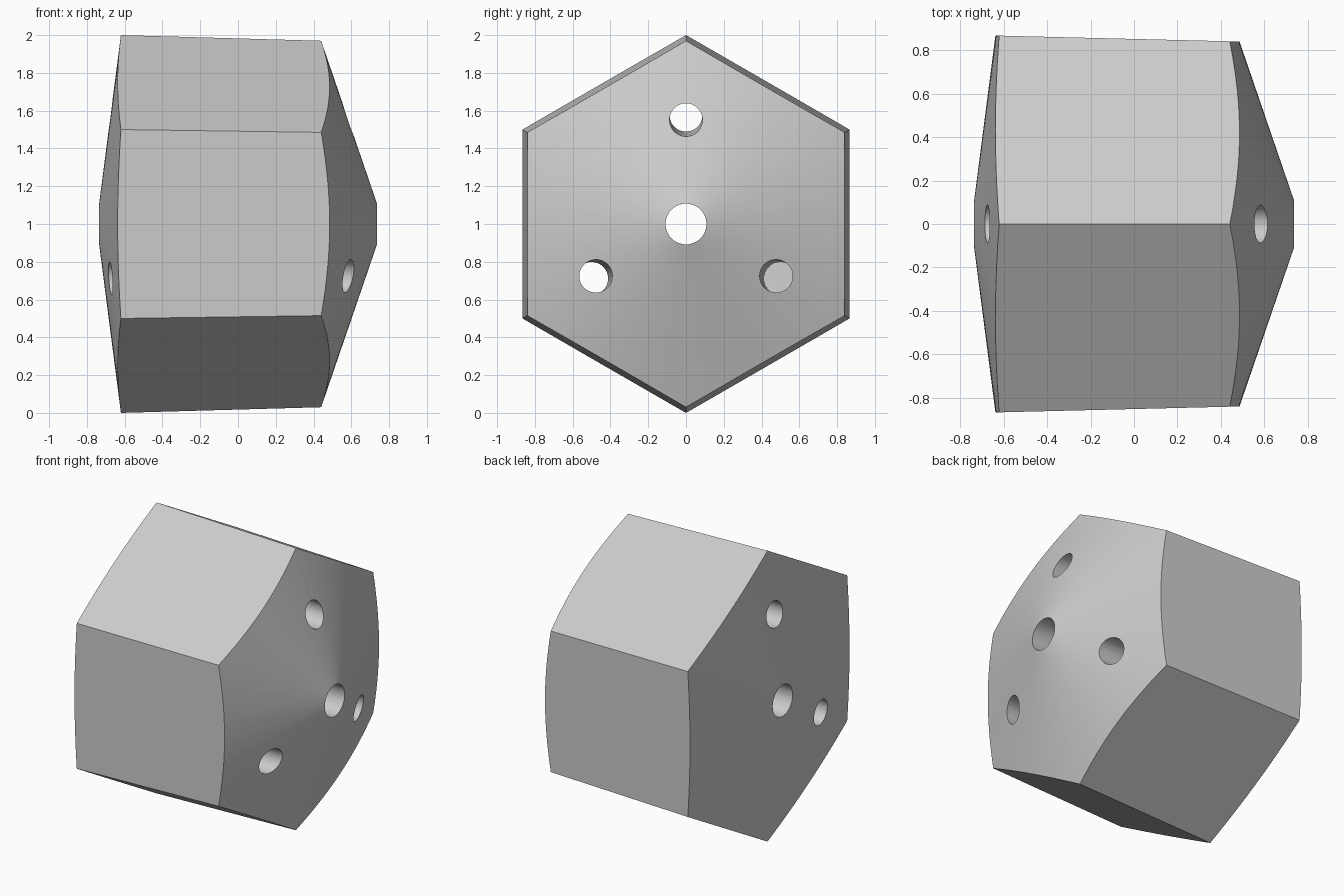
import bpy, bmesh, math
from mathutils import Matrix, Vector

old = bpy.data.objects.get("Cube")
if old:
    bpy.data.objects.remove(old, do_unlink=True)

AXIS = Vector((1, 0, 0))
CENTRE_Z = 1.0


def bar(name, start, end, r_start, r_end, sides):
    """Solid tapered bar between two points, first corner pointing up."""
    start, end = Vector(start), Vector(end)
    way = end - start
    turn = AXIS.rotation_difference(way.normalized()).to_matrix().to_4x4()
    lay = Matrix.Rotation(math.pi / 2, 4, 'X') @ Matrix.Rotation(math.pi / 2, 4, 'Y')
    bm = bmesh.new()
    bmesh.ops.create_cone(bm, cap_ends=True, segments=sides, radius1=r_start,
                          radius2=r_end, depth=way.length,
                          matrix=Matrix.Translation((start + end) / 2) @ turn @ lay)
    bmesh.ops.remove_doubles(bm, verts=bm.verts, dist=1e-5)
    bmesh.ops.recalc_face_normals(bm, faces=bm.faces)
    mesh = bpy.data.meshes.new(name)
    bm.to_mesh(mesh)
    bm.free()
    obj = bpy.data.objects.new(name, mesh)
    bpy.context.collection.objects.link(obj)
    return obj


def carve(target, cutter, operation):
    """Apply a boolean and discard the cutter."""
    mod = target.modifiers.new(cutter.name, 'BOOLEAN')
    mod.operation, mod.solver, mod.object = operation, 'EXACT', cutter
    bpy.context.view_layer.objects.active = target
    bpy.ops.object.modifier_apply(modifier=mod.name)
    bpy.data.objects.remove(cutter, do_unlink=True)


# Slightly tapered hexagonal body lying along x
taper = 0.0283
body = bar("hexagonal_body", (-0.9, 0, CENTRE_Z), (0.9, 0, CENTRE_Z),
           1 + 0.28 * taper, 1 - 1.52 * taper, 6)

# Conical ends: apex position and rise of the cone per unit of radius
for name, apex, rise, radius in (("steep_end", 0.773, -0.343, 5.5),
                                 ("shallow_end", -0.749, 0.129, 15)):
    cone = bar(name, (apex + rise * radius, 0, CENTRE_Z), (apex, 0, CENTRE_Z), radius, 0, 96)
    carve(body, cone, 'INTERSECT')

# Centre bore
carve(body, bar("centre_bore", (-1, 0, CENTRE_Z), (1, 0, CENTRE_Z), 0.108, 0.108, 48), 'DIFFERENCE')

# Three outer bores leaning with the taper
for i in range(3):
    angle = math.radians(90 + 120 * i)
    out = Vector((0, math.cos(angle), math.sin(angle)))
    mid = Vector((0, 0, CENTRE_Z)) + out * 0.563
    lean = AXIS - out * 0.02
    carve(body, bar("outer_bore", mid - lean, mid + lean, 0.087, 0.087, 48), 'DIFFERENCE')

# Plain grey finish
grey = bpy.data.materials.new("light_grey")
grey.use_nodes = True
colour = (0.6, 0.6, 0.6, 1)
grey.diffuse_color = colour
grey.node_tree.nodes["Principled BSDF"].inputs["Base Color"].default_value = colour
body.data.materials.clear()
body.data.materials.append(grey)
for face in body.data.polygons:
    face.material_index = 0

bpy.ops.object.select_all(action='DESELECT')
body.select_set(True)
bpy.context.view_layer.objects.active = body
bpy.ops.object.shade_smooth_by_angle(angle=math.radians(20))
